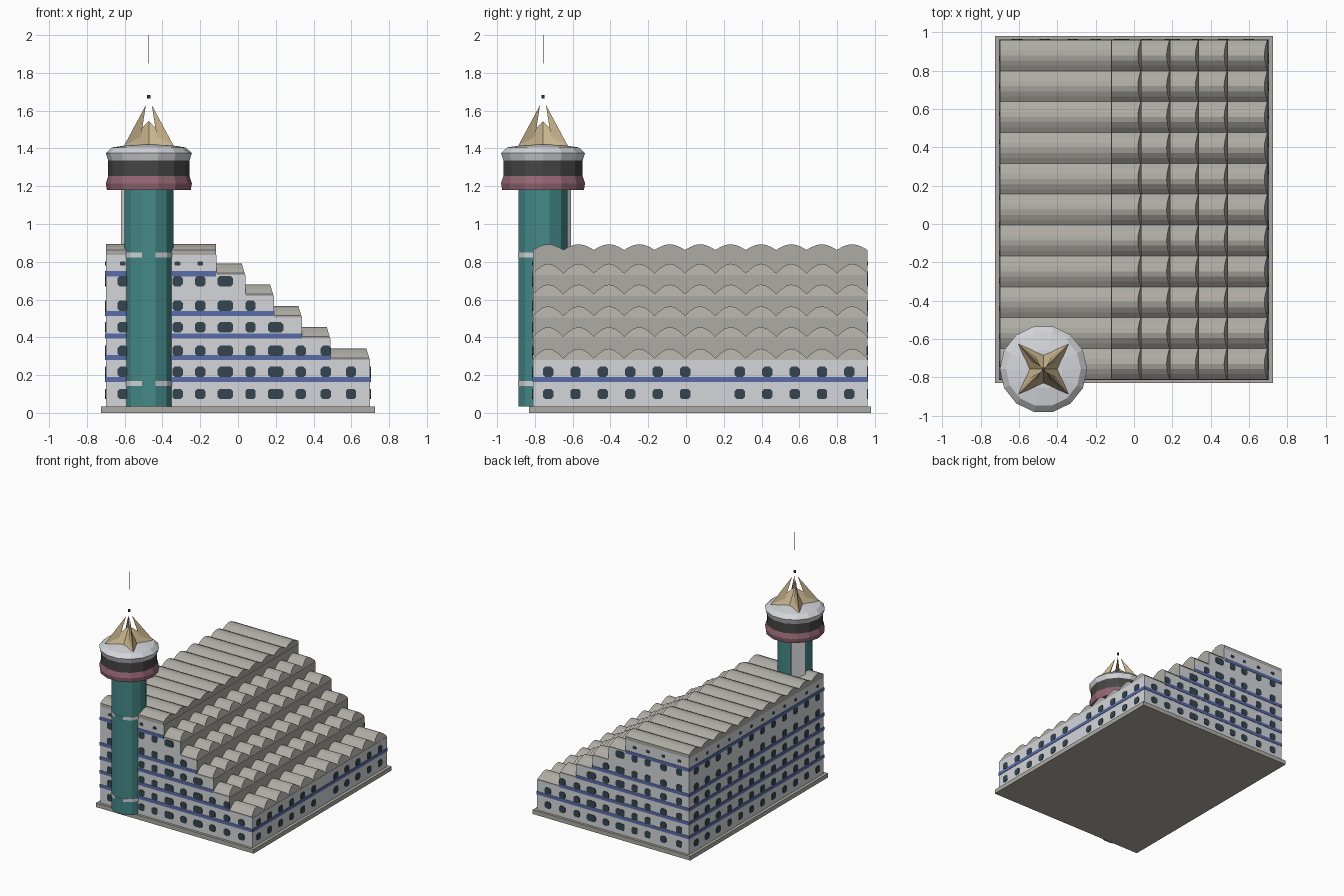
import bpy, bmesh, math
from mathutils import Vector

cube = bpy.data.objects.get("Cube")
if cube:
    bpy.data.objects.remove(cube)


def material(name, rgb):
    m = bpy.data.materials.new(name)
    m.use_nodes = True
    m.diffuse_color = (*rgb, 1)
    bsdf = m.node_tree.nodes["Principled BSDF"]
    bsdf.inputs["Base Color"].default_value = (*rgb, 1)
    bsdf.inputs["Roughness"].default_value = 0.8
    return m


WHITE = material("wall white", (0.66, 0.67, 0.70))
TAUPE = material("roof taupe", (0.42, 0.41, 0.37))
TEAL = material("tower teal", (0.06, 0.25, 0.25))
BLUE = material("stripe blue", (0.10, 0.15, 0.40))
GLASS = material("window slate", (0.035, 0.06, 0.08))
PINK = material("pod pink", (0.29, 0.13, 0.17))
CHARCOAL = material("charcoal", (0.06, 0.06, 0.06))
TAN = material("crown tan", (0.58, 0.46, 0.27))


def finish(name, bm, mats, rule=None):
    bmesh.ops.recalc_face_normals(bm, faces=bm.faces)
    bm.normal_update()
    if rule:
        for f in bm.faces:
            f.material_index = rule(f)
    me = bpy.data.meshes.new(name)
    bm.to_mesh(me)
    bm.free()
    for m in mats:
        me.materials.append(m)
    ob = bpy.data.objects.new(name, me)
    bpy.context.collection.objects.link(ob)
    return ob


def add_prism(bm, pts, axis, a, b):
    """Extrude a 2D outline along x, y or z from a to b."""
    def place(p, t):
        return {"x": (t, p[0], p[1]), "y": (p[0], t, p[1]), "z": (p[0], p[1], t)}[axis]
    lo = [bm.verts.new(place(p, a)) for p in pts]
    hi = [bm.verts.new(place(p, b)) for p in pts]
    bm.faces.new(lo)
    bm.faces.new(hi)
    for i in range(len(pts)):
        j = (i + 1) % len(pts)
        bm.faces.new((lo[i], lo[j], hi[j], hi[i]))


def prism(name, pts, axis, a, b, mats, rule=None):
    bm = bmesh.new()
    add_prism(bm, pts, axis, a, b)
    return finish(name, bm, mats, rule)


def rect(x0, x1, y0, y1):
    return [(x0, y0), (x1, y0), (x1, y1), (x0, y1)]


# Overall extents and tiers: (inner x, outer x, wall top)
LEFT, RIGHT, FRONT, BACK, FLOOR = -0.70, 0.70, -0.81, 0.96, 0.035
TIERS = [(0.49, RIGHT, 0.28), (0.34, 0.49, 0.395), (0.19, 0.34, 0.505),
         (0.04, 0.19, 0.62), (-0.115, 0.04, 0.73), (LEFT, -0.115, 0.835)]

# Base slab
prism("base_slab", rect(-0.725, 0.725, -0.83, 0.98), "z", 0, FLOOR, [TAUPE])

# Stepped building: white outer walls, taupe risers and terraces
outline = [(LEFT, FLOOR), (RIGHT, FLOOR)]
for x0, x1, top in TIERS:
    outline += [(x1, top), (x0, top)]


def wall_rule(f):
    c = f.calc_center_median()
    outer = abs(f.normal.y) > 0.5 or abs(c.x) > 0.69
    return 0 if outer else 1


prism("stepped_walls", outline, "y", FRONT, BACK, [WHITE, TAUPE], wall_rule)

# Scalloped barrel roofs, one strip for each tier
BAYS, SEG = 11, 6
BAY = (BACK - FRONT) / BAYS


def scallop(base, valley, rise):
    pts = [(FRONT, base), (FRONT, base + valley)]
    for i in range(BAYS):
        for s in range(1, SEG + 1):
            t = s / SEG
            pts.append((FRONT + (i + t) * BAY,
                        base + valley + rise * math.sin(math.pi * t)))
    return pts + [(BACK, base)]


for n, (x0, x1, top) in enumerate(TIERS):
    upper = n == len(TIERS) - 1
    valley, rise = (0.028, 0.03) if upper else (0.01, 0.05)
    roof = prism("barrel_roof_%d" % (n + 1), scallop(top, valley, rise), "x",
                 x0, x1 - 0.002, [TAUPE])
    if not upper:
        # lean the outer ends inward
        for v in roof.data.vertices:
            if v.co.x > x1 - 0.01:
                v.co.x -= 0.3 * (v.co.z - top)

# Blue floor stripes wrapping the walls
STRIPES = [(0.163, RIGHT + 0.003), (0.279, 0.489), (0.394, 0.339),
           (0.512, 0.189), (0.723, -0.116)]
for n, (z, end) in enumerate(STRIPES):
    prism("blue_stripe_%d" % (n + 1),
          rect(LEFT - 0.003, end, FRONT - 0.003, BACK + 0.003),
          "z", z, z + 0.027, [BLUE])


# Windows: chamfered plates
def window(bm, u, z, w, h, axis, plane):
    a, b, c = w / 2, h / 2, min(w, h) * 0.22
    pts = [(u + sx * px, z + sz * pz) for sx, sz, order in
           ((1, 1, 1), (-1, 1, -1), (-1, -1, 1), (1, -1, -1))
           for px, pz in ((a, b - c), (a - c, b))[::order]]
    add_prism(bm, pts, axis, plane - 0.004, plane + 0.004)


ROWS = [0.10, 0.217, 0.328, 0.453, 0.567, 0.697]
LIMITS = [RIGHT, RIGHT, 0.50, 0.35, 0.22, 0.0]
SMALL_ROW = 0.79
END_COLS = [-0.61, -0.465, -0.32] + [-0.2 + 0.133 * i for i in range(7)]
SIDE_COLS = [-0.73 + 0.145 * i for i in range(12)]

for name, plane in (("front_windows", FRONT), ("back_windows", BACK)):
    bm = bmesh.new()
    for z, limit in zip(ROWS, LIMITS):
        for i, x in enumerate(END_COLS):
            w = 0.082 if i in (4, 6) else 0.055
            if x + w / 2 < limit:
                window(bm, x, z, w, 0.055, "y", plane)
    for x in END_COLS[:4]:
        window(bm, x, SMALL_ROW, 0.03, 0.022, "y", plane)
    finish(name, bm, [GLASS])

for name, plane, rows in (("stepped_side_windows", RIGHT, ROWS[:2]),
                          ("tall_side_windows", LEFT, ROWS)):
    bm = bmesh.new()
    for z in rows:
        for i, y in enumerate(SIDE_COLS):
            if plane == LEFT or i != 6:
                window(bm, y, z, 0.055, 0.055, "x", plane)
    if plane == LEFT:
        for y in SIDE_COLS:
            window(bm, y, SMALL_ROW, 0.025, 0.022, "x", plane)
    finish(name, bm, [GLASS])

# Tower
TX, TY = -0.472, -0.757


def ring(r, sides, turn=0.0):
    return [(TX + r * math.cos(2 * math.pi * (i + turn) / sides),
             TY + r * math.sin(2 * math.pi * (i + turn) / sides)) for i in range(sides)]


prism("tower_shaft", ring(0.134, 12, 0.5), "z", FLOOR, 1.19, [TEAL])

# White service spine on the rear corner of the shaft
out, side = Vector((-1, 1)).normalized(), Vector((1, 1)).normalized()
axis_pt = Vector((TX, TY))
spine = [axis_pt + out * d + side * s for d, s in
         ((0.05, -0.055), (0.155, -0.055), (0.155, 0.055), (0.05, 0.055))]
prism("tower_spine", spine, "z", FLOOR, 1.19, [WHITE])

# Broken white bands: the straight-on facets stay teal
for n, z in enumerate((0.143, 0.823)):
    prism("tower_band_%d" % (n + 1), ring(0.137, 12, 0.5), "z", z, z + 0.026,
          [WHITE, TEAL],
          lambda f: int(max(abs(f.normal.x), abs(f.normal.y)) > 0.95))

# Observation pod: lathed profile coloured by height
PROFILE = [(0.222, 1.18), (0.228, 1.215), (0.215, 1.255), (0.215, 1.335),
           (0.228, 1.375), (0.195, 1.405), (0.10, 1.42)]
SIDES = 14
bm = bmesh.new()
loops = [[bm.verts.new((x, y, z)) for x, y in ring(r, SIDES)] for r, z in PROFILE]
bm.faces.new(loops[0])
bm.faces.new(loops[-1])
for lower, upper in zip(loops, loops[1:]):
    for i in range(SIDES):
        j = (i + 1) % SIDES
        bm.faces.new((lower[i], lower[j], upper[j], upper[i]))


def pod_rule(f):
    z = f.calc_center_median().z
    return 0 if z < 1.25 else 1 if z < 1.335 else 2


finish("observation_pod", bm, [PINK, CHARCOAL, WHITE], pod_rule)

# Crown: concave four-pointed tent
bm = bmesh.new()
star = []
for i in range(8):
    r = 0.185 if i % 2 else 0.075
    ang = i * math.pi / 4
    star.append(bm.verts.new((TX + r * math.cos(ang), TY + r * math.sin(ang), 1.415)))
peak = bm.verts.new((TX, TY, 1.545))
bm.faces.new(star)
for i in range(8):
    bm.faces.new((star[i], star[(i + 1) % 8], peak))
finish("crown_tent", bm, [TAN])

# Four leaning blades on the diagonals
for n in range(4):
    ang = math.pi / 4 + n * math.pi / 2
    d = Vector((math.cos(ang), math.sin(ang), 0))
    s = Vector((-d.y, d.x, 0)) * 0.018
    base = Vector((TX, TY, 0))
    bm = bmesh.new()
    outer, inner, tip = [base + d * r + Vector((0, 0, z)) for r, z in
                         ((0.185, 1.415), (0.08, 1.45), (0.022, 1.63))]
    v = [bm.verts.new(p) for p in (outer, inner + s, inner - s, tip)]
    for tri in ((0, 1, 2), (0, 1, 3), (0, 2, 3), (1, 2, 3)):
        bm.faces.new([v[k] for k in tri])
    finish("crown_blade_%d" % (n + 1), bm, [TAN])

# Finial and mast needle
prism("finial", ring(0.01, 6), "z", 1.665, 1.682, [CHARCOAL])
prism("mast_needle", ring(0.0015, 6), "z", 1.85, 2.0, [CHARCOAL])
